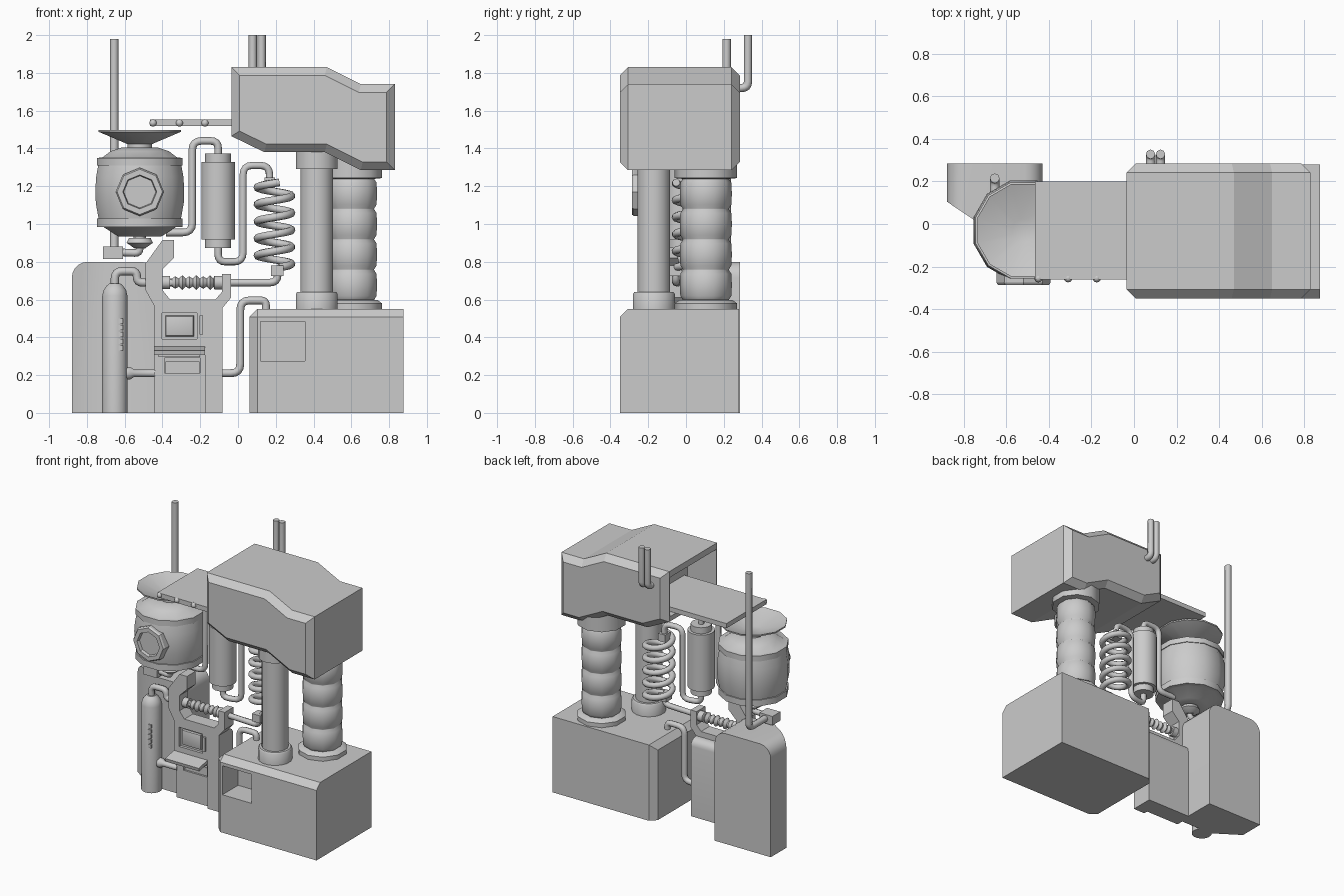
import bpy, bmesh, math
from mathutils import Vector

if "Cube" in bpy.data.objects:
    bpy.data.objects.remove(bpy.data.objects["Cube"])


def add(name, bm, loc=(0, 0, 0), rot=(0, 0, 0), smooth=None):
    bmesh.ops.recalc_face_normals(bm, faces=bm.faces[:])
    me = bpy.data.meshes.new(name)
    bm.to_mesh(me)
    bm.free()
    ob = bpy.data.objects.new(name, me)
    ob.location, ob.rotation_euler = loc, rot
    bpy.context.collection.objects.link(ob)
    if smooth:
        activate(ob)
        bpy.ops.object.shade_smooth_by_angle(angle=math.radians(smooth))
    return ob


def activate(ob):
    bpy.ops.object.select_all(action='DESELECT')
    ob.select_set(True)
    bpy.context.view_layer.objects.active = ob


def prism(pts, y0, y1):
    """Extrude an XZ outline from y0 to y1."""
    bm = bmesh.new()
    f = bm.faces.new([bm.verts.new((x, y0, z)) for x, z in pts])
    out = bmesh.ops.extrude_face_region(bm, geom=[f])['geom']
    bmesh.ops.translate(bm, vec=(0, y1 - y0, 0),
                        verts=[g for g in out if isinstance(g, bmesh.types.BMVert)])
    bmesh.ops.recalc_face_normals(bm, faces=bm.faces[:])
    return bm


def rect(x0, x1, z0, z1):
    return [(x0, z0), (x1, z0), (x1, z1), (x0, z1)]


def box(name, x0, x1, y0, y1, z0, z1):
    return add(name, prism(rect(x0, x1, z0, z1), y0, y1))


def bevel(bm, test, offset, segments=1):
    edges = [e for e in bm.edges if test(*(v.co for v in e.verts))]
    bmesh.ops.bevel(bm, geom=edges, offset=offset, segments=segments, profile=0.5, affect='EDGES')


def cut(ob, *bounds):
    c = box("cutter", *bounds)
    c.hide_render = True
    m = ob.modifiers.new("cut", 'BOOLEAN')
    m.operation, m.object, m.solver = 'DIFFERENCE', c, 'EXACT'
    activate(ob)
    bpy.ops.object.modifier_apply(modifier=m.name)
    bpy.data.objects.remove(c)


AXIS = {'Z': (0, 0, 0), 'X': (0, math.pi / 2, 0), '-Y': (math.pi / 2, 0, 0)}


def lathe(name, prof, loc, n=16, axis='Z', smooth=40, phase=0.5, caps=True):
    """Spin (radius, height) points with n sides."""
    bm = bmesh.new()
    rings = [[bm.verts.new((r * math.cos((i + phase) * math.tau / n),
                            r * math.sin((i + phase) * math.tau / n), h)) for i in range(n)]
             for r, h in prof]
    for a, b in zip(rings, rings[1:]):
        for i in range(n):
            bm.faces.new((a[i], a[(i + 1) % n], b[(i + 1) % n], b[i]))
    if caps:
        bm.faces.new(rings[0])
        bm.faces.new(rings[-1])
    return add(name, bm, loc, AXIS[axis], smooth)


def pipe(name, pts, r=0.02, bend=0.04):
    """Round tube through points, corners filleted when bend > 0."""
    p = [Vector(q) for q in pts]
    path = [p[0]]
    for a, b, c in zip(p, p[1:], p[2:]):
        if not bend:
            path.append(b)
            continue
        d = min(bend, (a - b).length / 2, (c - b).length / 2)
        s, e = b + (a - b).normalized() * d, b + (c - b).normalized() * d
        path += [s * (1 - t) ** 2 + b * 2 * t * (1 - t) + e * t * t for t in (0, .25, .5, .75, 1)]
    path.append(p[-1])
    cu = bpy.data.curves.new(name, 'CURVE')
    cu.dimensions, cu.bevel_depth, cu.bevel_resolution, cu.use_fill_caps = '3D', r, 2, True
    sp = cu.splines.new('POLY')
    sp.points.add(len(path) - 1)
    for q, v in zip(sp.points, path):
        q.co = (*v, 1)
    ob = bpy.data.objects.new(name, cu)
    bpy.context.collection.objects.link(ob)
    activate(ob)
    bpy.ops.object.convert(target='MESH')
    bpy.ops.object.shade_smooth_by_angle(angle=math.radians(50))


# Base block: chamfered left end and front top edge, pocket in the front
bm = prism(rect(.06, .875, 0, .55), -.35, .28)
bevel(bm, lambda a, b: (a.x < .07 and b.x < .07 and max(a.z, b.z) > .5 and
                        (abs(a.y - b.y) < .01 or min(a.z, b.z) > .5))
      or (a.z > .5 and b.z > .5 and a.y < -.3 and b.y < -.3), .042)
base = add("base_block", bm)
cut(base, .12, .355, -.4, -.17, .275, .485)

# Overhanging head: chamfered front and back outlines, open left end
head_pts = [(-.035, 1.83), (.47, 1.83), (.65, 1.74), (.83, 1.74), (.83, 1.285), (.65, 1.285),
            (.46, 1.38), (.14, 1.38), (-.035, 1.465)]
bm = prism(head_pts, -.35, .285)
bevel(bm, lambda a, b: abs(a.y - b.y) < .01, .043)
head = add("head_housing", bm)
cut(head, -.1, .2, -.30, .235, 1.50, 1.785)

# Side tray with bolts
box("side_tray", -.465, .195, -.26, .20, 1.518, 1.552)
for x in (-.45, -.31, -.175):
    bm = bmesh.new()
    bmesh.ops.create_uvsphere(bm, u_segments=10, v_segments=6, radius=.02)
    add("tray_bolt", bm, (x, -.255, 1.535), smooth=60)

# Smooth support column and ribbed duct
lathe("support_column", [(.113, .54), (.113, .63), (.105, .64), (.088, .64), (.088, 1.29),
                         (.113, 1.29), (.113, 1.42)], (.417, -.17, 0))
prof = [(.165, .54), (.165, .58), (.14, .598)]
for i in range(4):
    z = .597 + i * .161
    prof += [(.122, z + .002), (.135, z + .022), (.138, z + .08), (.135, z + .139), (.122, z + .159)]
prof += [(.165, 1.243), (.165, 1.40)]
lathe("ribbed_duct", prof, (.605, .105, 0), n=10)

# Rear cabinet: rounded top corners, slanted front left
bm = prism(rect(-.88, -.43, 0, .80), -.02, .285)
bevel(bm, lambda a, b: a.z > .7 and b.z > .7 and abs(a.x - b.x) < .01, .085, 5)
bmesh.ops.bisect_plane(bm, geom=bm.verts[:] + bm.edges[:] + bm.faces[:], plane_co=(-.88, .105, 0),
                       plane_no=(-.56, -.83, 0), clear_outer=True)
bmesh.ops.holes_fill(bm, edges=[e for e in bm.edges if e.is_boundary], sides=0)
add("rear_cabinet", bm, smooth=35)

# Gas cylinder with indicator buttons
lathe("gas_cylinder", [(.068, 0), (.068, .62), (.061, .65), (.045, .672), (.03, .685)],
      (-.652, -.06, 0))
for i in range(5):
    z = .33 + i * .036
    box("cylinder_button", -.632, -.61, -.128, -.1, z, z + .026)
pipe("cylinder_top_pipe", [(-.652, -.06, .67), (-.652, -.06, .75), (-.535, -.06, .75),
                           (-.535, -.06, .69), (-.47, -.06, .69)], .022, .05)
lathe("cylinder_low_pipe", [(.034, 0), (.034, .02), (.02, .04), (.02, .15)],
      (-.59, -.06, .21), 12, 'X')

# Console: cradle plate on top, body, raised right strip
cradle = [(-.445, .32), (-.445, .57), (-.49, .65), (-.49, .79), (-.40, .915), (-.34, .915),
          (-.34, .82), (-.40, .76), (-.40, .65), (-.36, .60), (-.12, .60), (-.085, .64),
          (-.085, .735), (-.037, .735), (-.037, .61), (-.083, .555), (-.083, .32)]
plate = add("console_cradle", prism(cradle, -.10, 0))
cut(plate, -.402, -.217, -.2, -.08, .39, .53)
bm = prism(rect(-.445, -.083, 0, .56), -.01, .062)
bevel(bm, lambda a, b: a.z > .5 and b.z > .5 and a.y > .05 and b.y > .05, .05, 4)
add("console_body", bm, smooth=35)
box("console_side_strip", -.175, -.083, -.10, 0, 0, .33)
lower = box("console_lower", -.445, -.175, -.07, 0, 0, .325)
cut(lower, -.39, -.2, -.1, -.04, .21, .29)
box("console_drawer", -.385, -.205, -.06, -.03, .212, .272)
bm = prism(rect(-.385, -.234, .405, .515), -.097, -.07)
bevel(bm, lambda a, b: a.y < -.09 and b.y < -.09, .012, 2)
add("console_screen", bm, smooth=35)
box("console_lever", -.205, -.185, -.115, -.09, .415, .515)
# Sloped keyboard shelf
bm = prism(rect(-.445, -.175, -.012, .012), -.13, 0)
add("keyboard_shelf", bm, (0, -.07, .345), (math.radians(12), 0, 0))
box("shelf_bracket", -.42, -.2, -.14, -.06, .295, .325)

# Bellows joint lying in the cradle
prof = [(.035, -.40), (.035, -.36), (.022, -.36)]
for i in range(6):
    x = -.35 + i * .037
    prof += [(.022, x), (.04 if i % 2 else .034, x + .018)]
prof += [(.022, -.13), (.037, -.125), (.037, -.08), (.02, -.08)]
lathe("bellows_joint", prof, (0, -.04, .69), 12, 'X', 30)

# Pressure vessel
VX, VY = -.52, -.03
lathe("vessel_body", [(.03, .87), (.035, .935), (.12, .935), (.20, .985), (.234, .985), (.234, 1.03),
                      (.226, 1.03), (.241, 1.11), (.243, 1.19), (.239, 1.25), (.228, 1.31),
                      (.234, 1.31), (.234, 1.35), (.205, 1.352), (.16, 1.385), (.10, 1.405),
                      (.066, 1.405), (.066, 1.43)], (VX, VY, 0), 12)
lathe("vessel_dish", [(.06, 1.42), (.225, 1.488), (.225, 1.498), (.055, 1.436)], (VX, VY, 0), 12)
lathe("vessel_drain_disc", [(.03, .872), (.072, .90), (.06, .925), (.03, .925)], (VX, VY, 0), 12)
lathe("vessel_porthole", [(.125, .15), (.128, .245), (.12, .257), (.09, .257), (.085, .235)],
      (VX, VY, 1.17), 8, '-Y', 20, 0)

# Tall vent pole with valve box
pipe("vent_pole", [(-.655, .215, 1.98), (-.655, .215, .85), (-.655, .0, .85)], .023)
box("valve_box", -.715, -.61, -.06, .03, .815, .88)
pipe("drain_pipe", [(-.62, -.02, .85), (VX, VY, .845), (VX, VY, .90)], .02)

# Condenser canister and its pipes
CX, CY = -.105, -.025
lathe("condenser", [(.07, .872), (.07, .918), (.091, .918), (.091, 1.328), (.07, 1.328), (.07, 1.372)],
      (CX, CY, 0))
pipe("vessel_to_condenser", [(-.38, -.03, .955), (-.242, -.03, .955), (-.242, CY, 1.44),
                             (CX, CY, 1.44), (CX, CY, 1.36)], .02, .05)
pipe("condenser_to_coil", [(CX, CY, .88), (CX, CY, .80), (.027, 0, .80), (.027, 0, 1.31),
                           (.167, .01, 1.31), (.167, .01, 1.19)], .02, .05)
box("coil_top_nut", .14, .195, -.02, .04, 1.19, 1.245)

# Cooling coil and return pipe
N = 5 * 24
pipe("cooling_coil", [(.193 + .09 * math.cos(t), .035 + .09 * math.sin(t), .77 + .45 * i / N)
                      for i in range(N + 1) for t in [-1.3 + math.tau * i / 24]], .021, 0)
box("coil_bottom_nut", .175, .24, -.09, -.02, .725, .78)
pipe("coil_return_pipe", [(.21, -.055, .77), (.21, -.055, .69), (-.09, -.04, .69)], .02, .05)

# Console to base pipe
pipe("base_feed_pipe", [(-.10, 0, .21), (.012, 0, .21), (.012, 0, .595), (.148, 0, .595),
                        (.148, 0, .54)], .021, .05)

# Twin exhausts behind the head
for x in (.078, .125):
    pipe("exhaust_pipe", [(x, .26, 1.72), (x, .328, 1.72), (x, .328, 2.0)], .022, .04)
